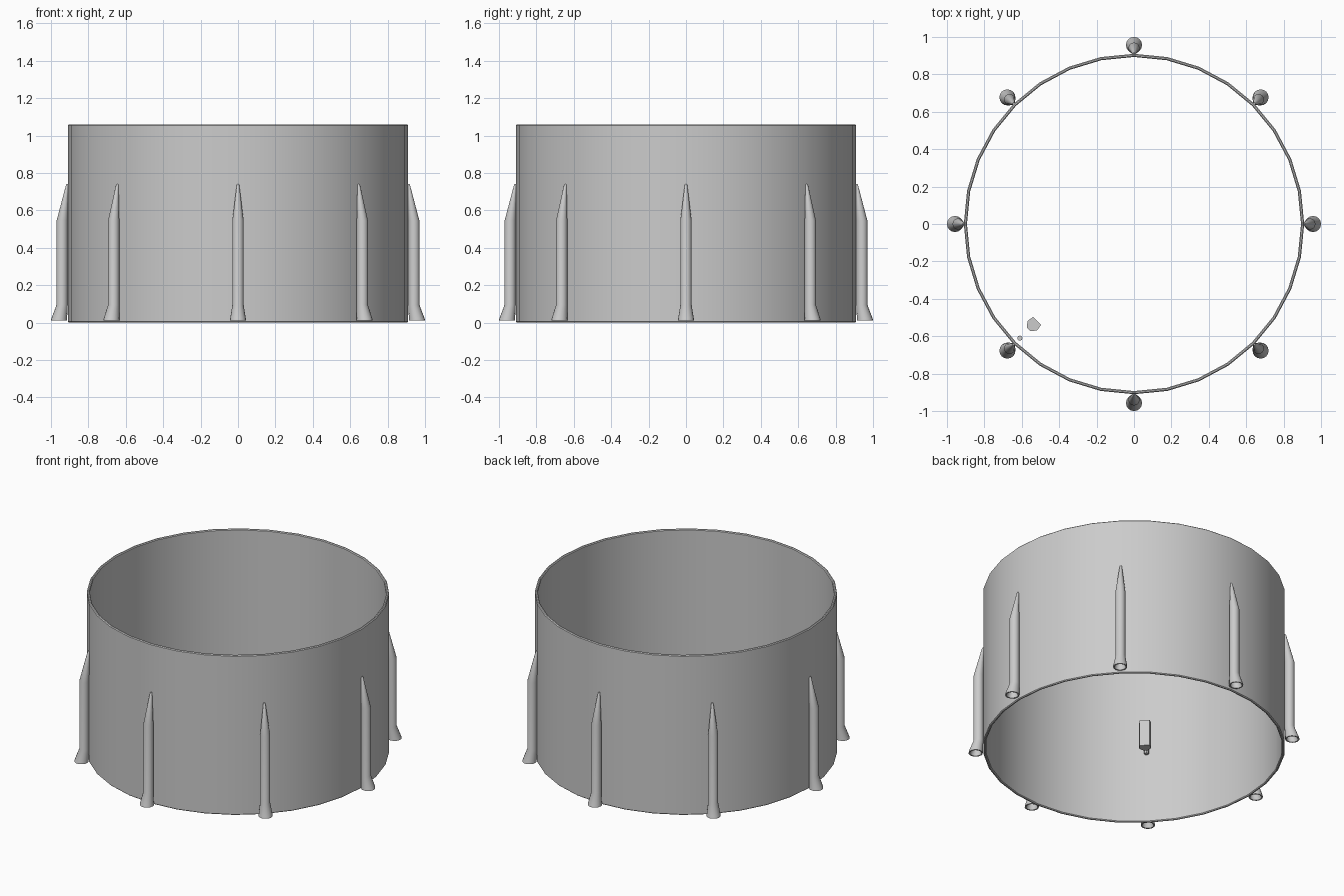
import bpy, bmesh, math
from mathutils import Vector

if "Cube" in bpy.data.objects:
    bpy.data.objects.remove(bpy.data.objects["Cube"], do_unlink=True)

grey = bpy.data.materials.new("plain_grey")
grey.use_nodes = True
colour = (0.6, 0.6, 0.6, 1)
grey.diffuse_color = colour
grey.node_tree.nodes["Principled BSDF"].inputs["Base Color"].default_value = colour


def loft(name, rings, sides, angle=0, loop=False):
    """Skin circles given as (distance from axis, radius, height), turned about z by angle."""
    bm = bmesh.new()
    rows = []
    for centre, radius, z in rings:
        row = []
        for i in range(sides):
            t = 2 * math.pi * i / sides
            x, y = centre + radius * math.cos(t), radius * math.sin(t)
            row.append(bm.verts.new((x * math.cos(angle) - y * math.sin(angle),
                                     x * math.sin(angle) + y * math.cos(angle), z)))
        rows.append(row)
    pairs = list(zip(rows, rows[1:]))
    if loop:
        pairs.append((rows[-1], rows[0]))
    else:
        bm.faces.new(rows[0])
        bm.faces.new(rows[-1])
    for a, b in pairs:
        for i in range(sides):
            j = (i + 1) % sides
            bm.faces.new((a[i], a[j], b[j], b[i]))
    return finish(name, bm)


def finish(name, bm):
    bmesh.ops.recalc_face_normals(bm, faces=bm.faces)
    mesh = bpy.data.meshes.new(name)
    bm.to_mesh(mesh)
    bm.free()
    mesh.materials.append(grey)
    obj = bpy.data.objects.new(name, mesh)
    bpy.context.collection.objects.link(obj)
    bpy.ops.object.select_all(action='DESELECT')
    obj.select_set(True)
    bpy.context.view_layer.objects.active = obj
    bpy.ops.object.shade_smooth_by_angle(angle=math.radians(32))
    return obj


# Thin open ring wall with softened rims
OUT, IN, TOP, SOFT = 0.91, 0.893, 1.06, 0.005
wall = [(OUT, SOFT), (OUT, TOP - SOFT), (OUT - SOFT, TOP), (IN + SOFT, TOP),
        (IN, TOP - SOFT), (IN, SOFT), (IN + SOFT, 0), (OUT - SOFT, 0)]
loft("ring_wall", [(0, r, z) for r, z in wall], 32, loop=True)

# Eight pods: hollow flared foot, straight body, nose leaning to the wall
pod = [(0.943, 0.022, 0.085), (0.957, 0.035, 0.012), (0.957, 0.043, 0.012),
       (0.956, 0.042, 0.022), (0.94, 0.03, 0.095), (0.94, 0.03, 0.545),
       (0.913, 0.007, 0.735), (0.912, 0.004, 0.742)]
for k in range(8):
    loft(f"pod_{k + 1}", pod, 16, math.radians(45 * k))

# Small block and pin inside the ring, on one diagonal
out = Vector((-1, -1, 0)).normalized()
side = Vector((-out.y, out.x, 0))
bm = bmesh.new()
section = [(0.733, -0.03), (0.733, 0.03), (0.77, 0.036), (0.797, 0.012),
           (0.797, -0.012), (0.77, -0.036)]
face = bm.faces.new([bm.verts.new(out * r + side * s + Vector((0, 0, 0.44)))
                     for r, s in section])
grown = bmesh.ops.extrude_face_region(bm, geom=[face])["geom"]
top = [v for v in grown if isinstance(v, bmesh.types.BMVert)]
bmesh.ops.translate(bm, vec=(0, 0, 0.175), verts=top)
finish("inner_block", bm)
loft("inner_pin", [(0.863, 0.014, 0.455), (0.863, 0.014, 0.5)], 8, math.radians(225))
